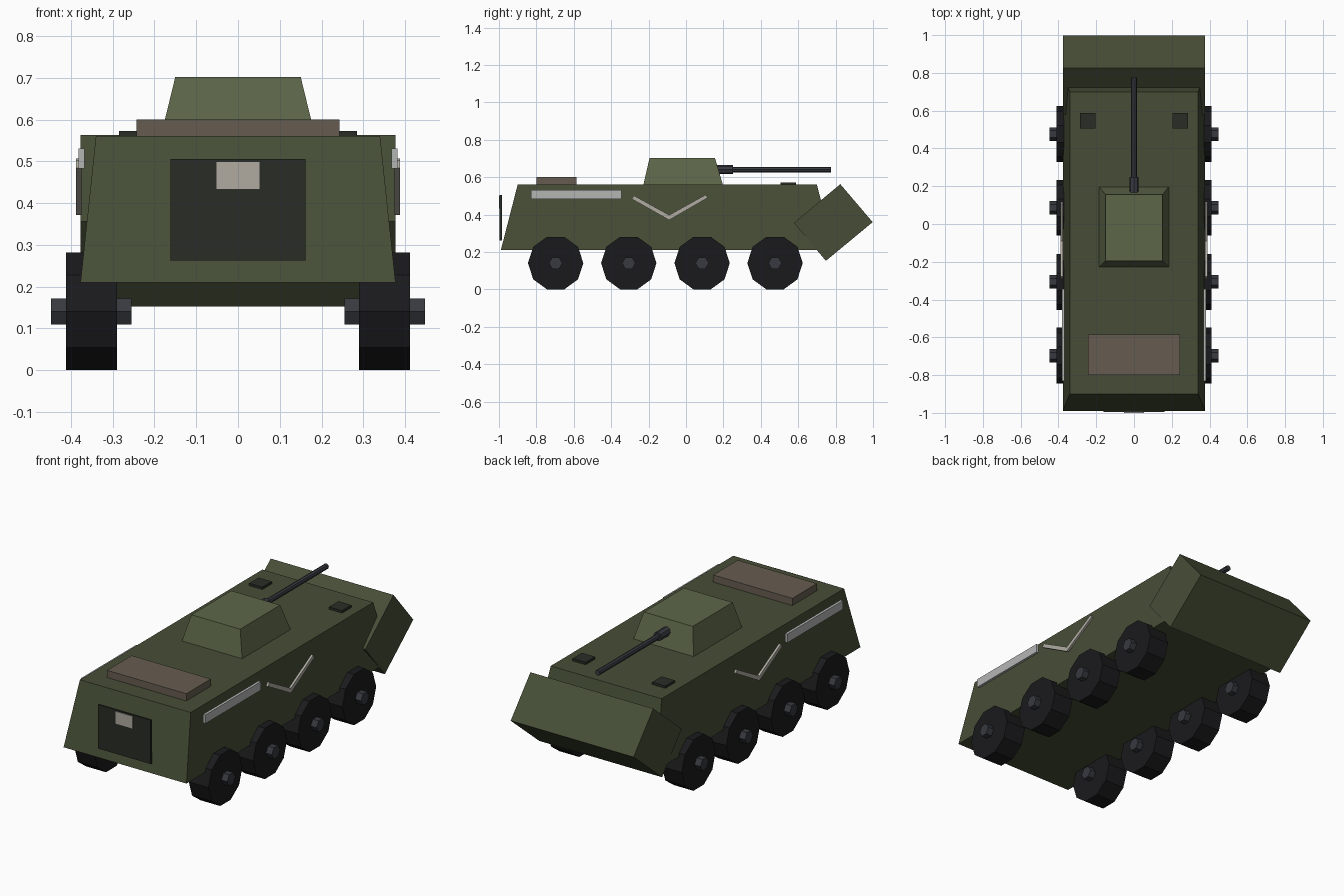
import bpy, bmesh, math
from mathutils import Matrix

if "Cube" in bpy.data.objects:
    bpy.data.objects.remove(bpy.data.objects["Cube"])


def material(name, rgb):
    m = bpy.data.materials.new(name)
    m.diffuse_color = (*[(c / 255) ** 2.2 for c in rgb], 1)
    m.use_nodes = True
    m.node_tree.nodes["Principled BSDF"].inputs["Base Color"].default_value = m.diffuse_color
    return m


HULL = material("hull_green", (72, 79, 57))
TURRET = material("turret_green", (93, 102, 74))
DARK = material("dark_panel", (45, 48, 42))
TYRE = material("tyre_black", (32, 32, 34))
STEEL = material("gunmetal", (58, 60, 66))
DECK = material("deck_brown", (102, 93, 81))
GREY = material("rail_grey", (178, 180, 178))
TRIM = material("trim_beige", (174, 170, 160))


def finish(bm, name, mat):
    bmesh.ops.recalc_face_normals(bm, faces=bm.faces)
    me = bpy.data.meshes.new(name)
    bm.to_mesh(me)
    bm.free()
    me.materials.append(mat)
    ob = bpy.data.objects.new(name, me)
    bpy.context.collection.objects.link(ob)
    return ob


def frustum(name, mat, low, high):
    """Tapered box; low and high are (half width, y min, y max, z)."""
    bm = bmesh.new()
    rings = []
    for w, y0, y1, z in (low, high):
        rings.append([bm.verts.new(p) for p in
                      ((-w, y0, z), (w, y0, z), (w, y1, z), (-w, y1, z))])
    a, b = rings
    bm.faces.new(a)
    bm.faces.new(b)
    for i in range(4):
        j = (i + 1) % 4
        bm.faces.new((a[i], a[j], b[j], b[i]))
    return finish(bm, name, mat)


def prism(name, mat, profile, x0, x1):
    """Extrude a (y, z) outline from x0 to x1."""
    bm = bmesh.new()
    face = bm.faces.new([bm.verts.new((x0, y, z)) for y, z in profile])
    ext = bmesh.ops.extrude_face_region(bm, geom=[face])["geom"]
    for v in ext:
        if isinstance(v, bmesh.types.BMVert):
            v.co.x = x1
    return finish(bm, name, mat)


def box(name, mat, x0, x1, y0, y1, z0, z1):
    return prism(name, mat, [(y0, z0), (y1, z0), (y1, z1), (y0, z1)], x0, x1)


def disc(name, mat, sides, r, x0, x1, y, z):
    """Low-poly cylinder along x with a corner pointing along y."""
    ring = [(y + r * math.cos(2 * math.pi * i / sides),
             z + r * math.sin(2 * math.pi * i / sides)) for i in range(sides)]
    return prism(name, mat, ring, x0, x1)


def rod(name, mat, sides, r, y0, y1, z):
    """Low-poly cylinder along y."""
    bm = bmesh.new()
    bmesh.ops.create_cone(bm, cap_ends=True, segments=sides, radius1=r,
                          radius2=r, depth=y1 - y0)
    bm.transform(Matrix.Translation((0, (y0 + y1) / 2, z))
                 @ Matrix.Rotation(math.pi / 2, 4, 'X'))
    return finish(bm, name, mat)


# Hull and tilted nose block
frustum("hull", HULL, (0.377, -0.99, 0.79, 0.21), (0.34, -0.90, 0.70, 0.56))
prism("nose_block", HULL,
      [(0.825, 0.563), (0.998, 0.36), (0.748, 0.153), (0.577, 0.356)], -0.377, 0.377)

# Turret and gun
frustum("turret", TURRET, (0.187, -0.23, 0.20, 0.55), (0.15, -0.195, 0.155, 0.702))
rod("gun_mantlet", STEEL, 8, 0.025, 0.13, 0.25, 0.641)
rod("gun_barrel", STEEL, 8, 0.015, 0.15, 0.775, 0.641)

# Engine deck and rear door
box("engine_deck", DECK, -0.243, 0.243, -0.80, -0.585, 0.55, 0.60)
box("rear_door", DARK, -0.162, 0.162, -0.996, -0.985, 0.263, 0.506)
box("rear_plate", TRIM, -0.053, 0.053, -1.0, -0.994, 0.432, 0.50)

# Mirrored parts
for side, s in (("left", -1), ("right", 1)):
    box(f"roof_hatch_{side}", DARK, s * 0.204, s * 0.285, 0.505, 0.588, 0.55, 0.573)
    box(f"side_rail_{side}", GREY, s * 0.367, s * 0.382, -0.83, -0.345, 0.483, 0.531)
    prism(f"side_chevron_{side}", TRIM,
          [(-0.29, 0.484), (-0.09, 0.371), (0.116, 0.49), (0.106, 0.507),
           (-0.09, 0.398), (-0.278, 0.502)], s * 0.375, s * 0.388)
    for i, y in enumerate((-0.697, -0.306, 0.086, 0.476)):
        disc(f"wheel_{side}_{i + 1}", TYRE, 10, 0.148, s * 0.29, s * 0.411, y, 0.141)
        disc(f"hub_{side}_{i + 1}", STEEL, 6, 0.036, s * 0.255, s * 0.447, y, 0.141)
